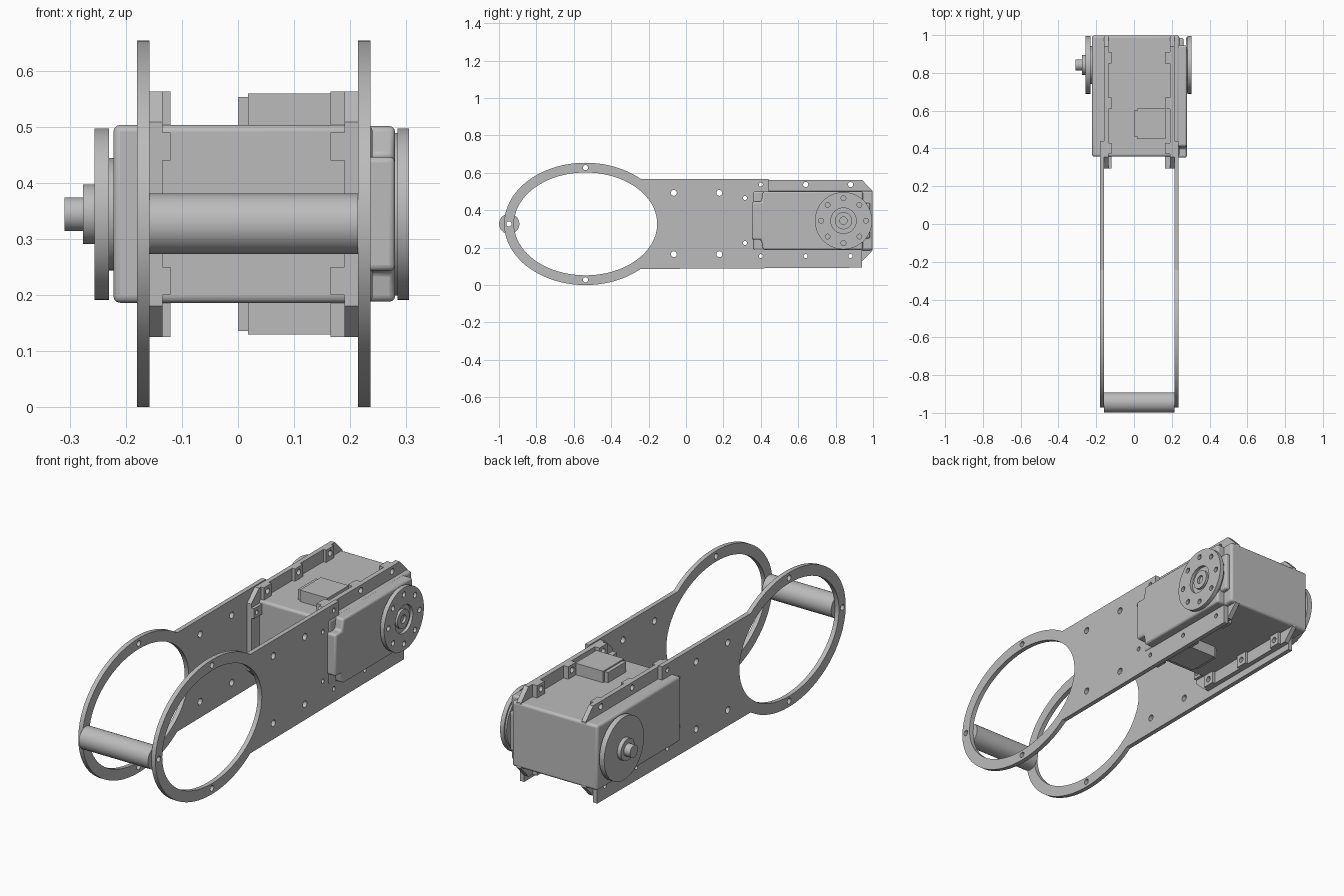
import bpy, bmesh
from math import sin, cos, pi, asin, radians
from mathutils import Matrix

cube = bpy.data.objects.get("Cube")
if cube:
    bpy.data.objects.remove(cube)

grey = bpy.data.materials.new("machine grey")
grey.use_nodes = True
grey.diffuse_color = (0.5, 0.5, 0.5, 1)
grey.node_tree.nodes["Principled BSDF"].inputs["Base Color"].default_value = (0.5, 0.5, 0.5, 1)

# Local XY of a profile becomes world YZ, its thickness runs along world X
TO_SIDE = Matrix(((0, 0, 1, 0), (1, 0, 0, 0), (0, 1, 0, 0), (0, 0, 0, 1)))


def ellipse(y, z, ry, rz=None, n=24, a=0.0, b=2 * pi, closed=True):
    rz = rz or ry
    steps = n if closed else n - 1
    return [(y + ry * cos(a + (b - a) * i / steps),
             z + rz * sin(a + (b - a) * i / steps)) for i in range(n)]


def rect(y0, y1, z0, z1):
    return [(y0, z0), (y1, z0), (y1, z1), (y0, z1)]


def slab(name, outline, x0, x1, holes=(), bevel=0.0):
    """Extrude a side profile with holes between x0 and x1."""
    curve = bpy.data.curves.new(name, 'CURVE')
    curve.dimensions = '2D'
    curve.fill_mode = 'BOTH'
    curve.extrude = (x1 - x0) / 2
    for loop in [outline, *holes]:
        s = curve.splines.new('POLY')
        s.points.add(len(loop) - 1)
        for p, (u, v) in zip(s.points, loop):
            p.co = (u, v, 0, 1)
        s.use_cyclic_u = True
    temp = bpy.data.objects.new("temp", curve)
    bpy.context.collection.objects.link(temp)
    bpy.context.view_layer.update()
    dg = bpy.context.evaluated_depsgraph_get()
    mesh = bpy.data.meshes.new_from_object(temp.evaluated_get(dg))
    bpy.data.objects.remove(temp)

    bm = bmesh.new()
    bm.from_mesh(mesh)
    bmesh.ops.remove_doubles(bm, verts=bm.verts, dist=1e-5)
    bmesh.ops.transform(bm, matrix=Matrix.Translation(((x0 + x1) / 2, 0, 0)) @ TO_SIDE,
                        verts=bm.verts)
    if not holes:
        bmesh.ops.dissolve_limit(bm, angle_limit=radians(1), verts=bm.verts, edges=bm.edges)
    bmesh.ops.recalc_face_normals(bm, faces=bm.faces)
    for f in bm.faces:
        f.smooth = True
    bm.to_mesh(mesh)
    bm.free()
    mesh.set_sharp_from_angle(angle=radians(30))
    mesh.materials.clear()
    mesh.materials.append(grey)
    mesh.name = name
    ob = bpy.data.objects.new(name, mesh)
    bpy.context.collection.objects.link(ob)
    if bevel:
        m = ob.modifiers.new("rounded edges", 'BEVEL')
        m.width = bevel
        m.segments = 3
        m.limit_method = 'ANGLE'
        m.angle_limit = radians(40)
    return ob


def dot(y, z, r):
    return ellipse(y, z, r, n=16)


MID = 0.327      # height of the ring centre
AXIS = 0.344     # height of the servo axis
RING_Y = -0.537
HUB_Y = 0.842
EDGE_Y = (0.40, 0.64, 0.88)

# Side plates: an elliptical ring running into a long, stepped arm
start = asin(0.241 / 0.327)
plate = ellipse(RING_Y, MID, 0.435, 0.327, 72, start, 2 * pi - start, False)
plate += [(0.94, 0.093), (0.94, 0.2), (0.44, 0.2), (0.44, 0.568)]
plate_holes = [ellipse(RING_Y, MID, 0.383, 0.275, 80)]
plate_holes += [dot(y, z, 0.016) for y in (-0.065, 0.178) for z in (0.165, 0.493)]
plate_holes += [dot(RING_Y, z, 0.014) for z in (0.028, 0.628)]
plate_holes += [dot(-0.947, MID, 0.014)]
plate_holes += [dot(0.315, z, 0.011) for z in (0.225, 0.465)]
plate_holes += [dot(y, 0.155, 0.011) for y in EDGE_Y] + [dot(0.4, 0.537, 0.011)]
for name, x0, x1 in (("right_side_plate", -0.18, -0.158), ("left_side_plate", 0.214, 0.236)):
    slab(name, plate, x0, x1, plate_holes)

# Cross bar joining the rings
slab("cross_bar", ellipse(-0.945, MID, 0.054, n=48), -0.158, 0.214, [dot(-0.947, MID, 0.014)])

# Servo case and its outer cover with screw notches
slab("servo_case", rect(0.357, 0.998, 0.186, 0.503), -0.222, 0.24, bevel=0.012)
cover = [(0.412, 0.188), (0.945, 0.188), (0.945, 0.501), (0.412, 0.501),
         (0.402, 0.446), (0.352, 0.446), (0.352, 0.243), (0.402, 0.243)]
slab("servo_cover", cover, 0.225, 0.28, bevel=0.01)
slab("cover_rear_block", rect(0.9, 0.985, 0.25, 0.44), 0.225, 0.262, bevel=0.01)

# Mounting flanges with clipped corners and thickened screw bosses
flange = [(0.355, 0.125), (0.94, 0.125), (0.997, 0.185), (0.997, 0.505), (0.94, 0.563),
          (0.355, 0.563), (0.295, 0.508), (0.295, 0.18)]
flange_holes = [dot(y, z, 0.014) for y in EDGE_Y for z in (0.155, 0.537)]
flange_holes += [dot(0.315, z, 0.011) for z in (0.225, 0.465)]
for side, x0, x1, b0, b1 in (("right", -0.158, -0.135, -0.136, -0.12),
                             ("left", 0.19, 0.214, 0.165, 0.191)):
    slab(side + "_flange", flange, x0, x1, flange_holes)
    for y in EDGE_Y:
        for z0, z1, hz in ((0.125, 0.19, 0.155), (0.5, 0.563, 0.537)):
            slab(side + "_flange_boss", rect(y - 0.03, y + 0.03, z0, z1), b0, b1,
                 [dot(y, hz, 0.014)])
    for z in (0.225, 0.465):
        slab(side + "_front_boss", rect(0.295, 0.36, z - 0.025, z + 0.025), b0, b1,
             [dot(0.315, z, 0.011)])

# Connector housings above and below the case
for level, z0, z1, s0, s1 in (("upper", 0.49, 0.559, 0.49, 0.553),
                              ("lower", 0.13, 0.2, 0.136, 0.2)):
    slab(level + "_connector", rect(0.45, 0.612, z0, z1), 0.018, 0.168)
    slab(level + "_connector_lip", rect(0.462, 0.6, s0, s1), 0.0, 0.02)

# Output horn with a circle of eight screw holes and a recessed hub
bolt_holes = [dot(HUB_Y + 0.12 * cos(i * pi / 4), AXIS + 0.12 * sin(i * pi / 4), 0.013)
              for i in range(8)]


def round_part(name, r, x0, x1, holes=(), bevel=0.0):
    return slab(name, ellipse(HUB_Y, AXIS, r, n=64), x0, x1, holes, bevel)


round_part("output_horn", 0.153, 0.284, 0.305,
           bolt_holes + [ellipse(HUB_Y, AXIS, 0.068, n=40)])
round_part("horn_base", 0.145, 0.275, 0.29)
round_part("horn_hub", 0.046, 0.285, 0.302, [dot(HUB_Y, AXIS, 0.02)])

# Idler disc, collar and stub shaft on the other side
round_part("idler_neck", 0.1, -0.232, -0.22)
round_part("idler_disc", 0.153, -0.256, -0.23)
round_part("idler_collar", 0.053, -0.276, -0.255)
round_part("stub_shaft", 0.03, -0.309, -0.275)
